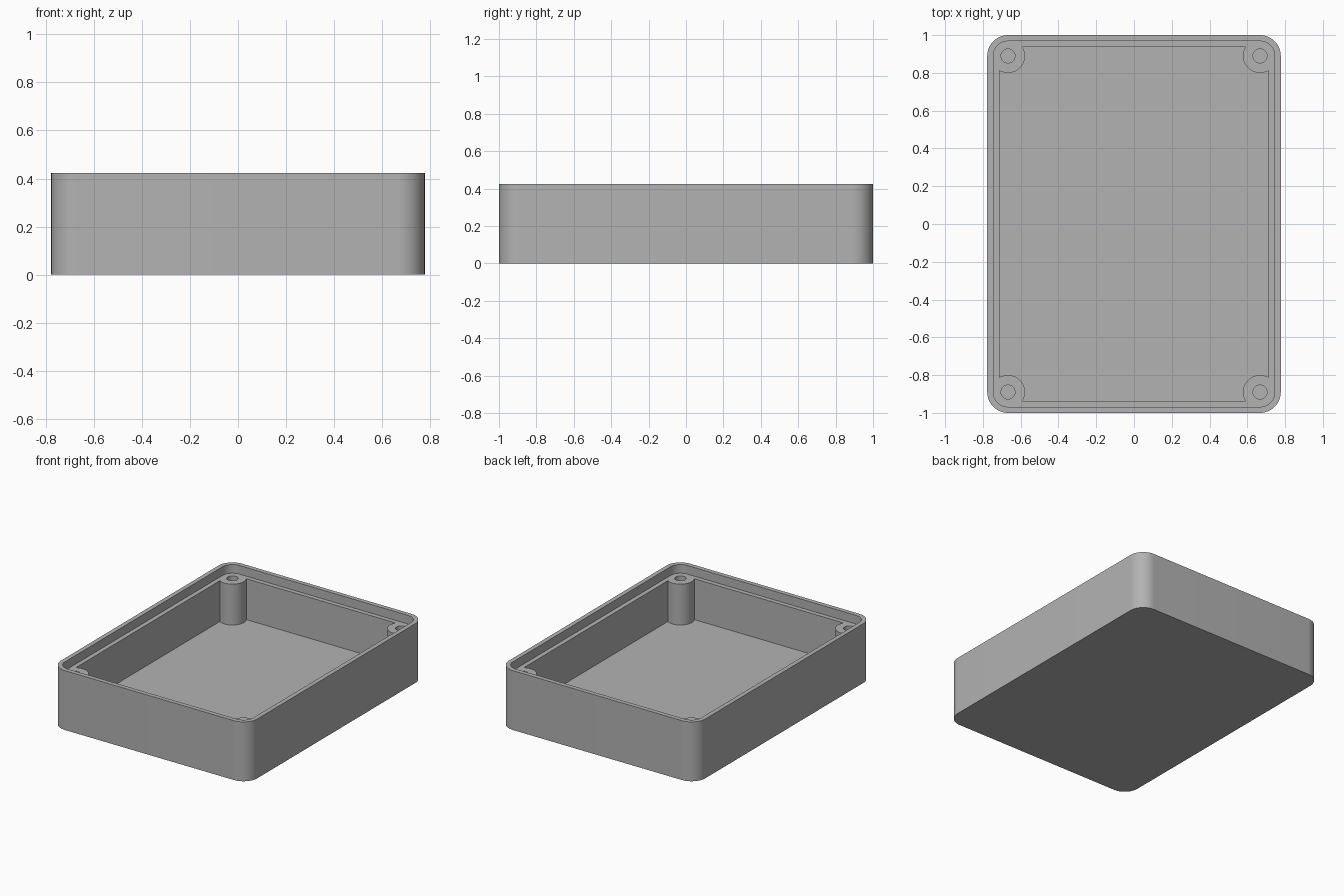
import bpy, bmesh, math

cube = bpy.data.objects.get("Cube")
if cube:
    bpy.data.objects.remove(cube, do_unlink=True)

# Main sizes
HALF_X, HALF_Y, HEIGHT = 0.777, 1.0, 0.424
FLOOR_Z, LEDGE_Z = 0.07, 0.362
RADIUS = 0.11
POST_X, POST_Y = HALF_X - RADIUS, HALF_Y - RADIUS
POST_R, HOLE_R = 0.09, 0.037
LIP, WALL = 0.032, 0.064

grey = bpy.data.materials.new("plain grey")
grey.use_nodes = True
colour = (0.45, 0.45, 0.45, 1)
grey.diffuse_color = colour
grey.node_tree.nodes["Principled BSDF"].inputs["Base Color"].default_value = colour


def arc(cx, cy, r, start, end, steps=20):
    return [(cx + r * math.cos(start + (end - start) * i / steps),
             cy + r * math.sin(start + (end - start) * i / steps))
            for i in range(steps + 1)]


def four_corners(corner):
    """Mirror one counter-clockwise +x +y corner path into a closed outline."""
    back = corner[::-1]
    return (corner + [(-x, y) for x, y in back]
            + [(-x, -y) for x, y in corner] + [(x, -y) for x, y in back])


def prism(name, outline, z0, z1):
    bm = bmesh.new()
    base = bm.faces.new([bm.verts.new((x, y, z0)) for x, y in outline])
    top = bmesh.ops.extrude_face_region(bm, geom=[base])["geom"]
    verts = [v for v in top if isinstance(v, bmesh.types.BMVert)]
    bmesh.ops.translate(bm, verts=verts, vec=(0, 0, z1 - z0))
    bmesh.ops.recalc_face_normals(bm, faces=bm.faces)
    mesh = bpy.data.meshes.new(name)
    bm.to_mesh(mesh)
    bm.free()
    mesh.materials.append(grey)
    obj = bpy.data.objects.new(name, mesh)
    bpy.context.collection.objects.link(obj)
    return obj


def cut(target, cutter):
    cutter.hide_render = True
    mod = target.modifiers.new("cut", "BOOLEAN")
    mod.operation, mod.solver, mod.object = "DIFFERENCE", "EXACT", cutter
    bpy.context.view_layer.objects.active = target
    bpy.ops.object.modifier_apply(modifier=mod.name)
    bpy.data.objects.remove(cutter, do_unlink=True)


# Outer box with rounded vertical corners
box = prism("enclosure_base",
            four_corners(arc(POST_X, POST_Y, RADIUS, 0, math.pi / 2)), 0, HEIGHT)

# Shallow recess that leaves the raised rim
cut(box, prism("rim_recess",
               four_corners(arc(POST_X, POST_Y, RADIUS - LIP, 0, math.pi / 2)),
               LEDGE_Z, HEIGHT + 0.1))

# Main cavity, its outline wrapping around the corner screw posts
inset = RADIUS - WALL
reach = math.sqrt(POST_R ** 2 - inset ** 2)
start = math.atan2(-reach, inset)
end = math.atan2(inset, -reach) - 2 * math.pi
cut(box, prism("cavity",
               four_corners(arc(POST_X, POST_Y, POST_R, start, end, 32)),
               FLOOR_Z, HEIGHT + 0.1))

# Screw holes down the posts
for sx in (-1, 1):
    for sy in (-1, 1):
        ring = arc(sx * POST_X, sy * POST_Y, HOLE_R, 0, 2 * math.pi, 32)[:-1]
        cut(box, prism("screw_hole", ring, FLOOR_Z, HEIGHT + 0.1))

# Smooth the round walls, keep the edges crisp
bpy.ops.object.select_all(action="DESELECT")
box.select_set(True)
bpy.context.view_layer.objects.active = box
bpy.ops.object.shade_smooth_by_angle(angle=math.radians(30))
